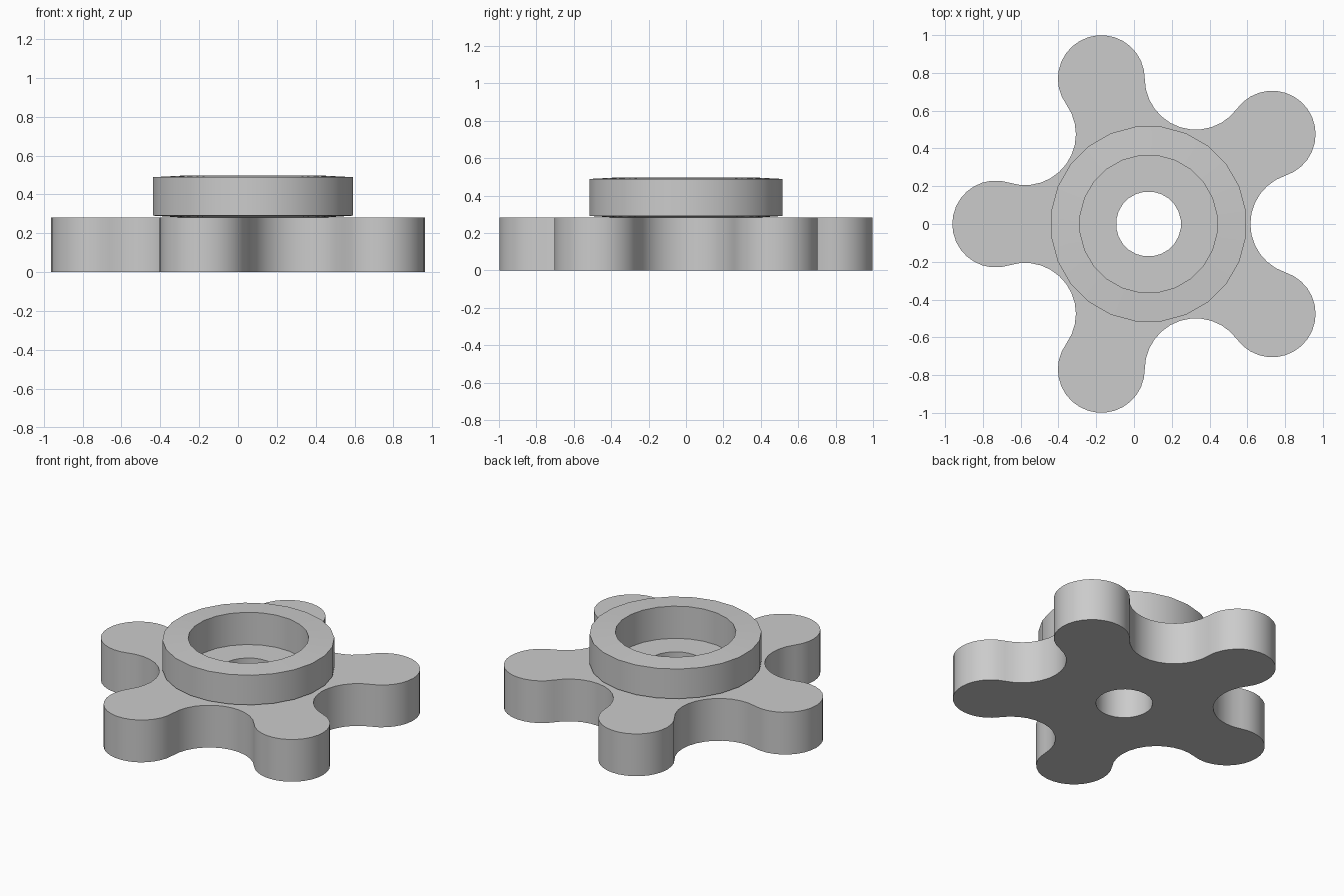
import bpy, bmesh
from math import radians, cos, sin, tau
from mathutils import Vector

if "Cube" in bpy.data.objects:
    bpy.data.objects.remove(bpy.data.objects["Cube"])

AXIS_X = 0.077      # hub axis
REACH = 0.809       # hub axis to the lobe and notch centres
LOBE_R = 0.23
NOTCH_R = 2 * REACH * sin(radians(18)) - LOBE_R   # tangent to the lobes
BASE_H = 0.282
SIDES = 24

grey = bpy.data.materials.new("plain grey")
grey.use_nodes = True
colour = (0.6, 0.6, 0.6, 1)
grey.diffuse_color = colour
grey.node_tree.nodes["Principled BSDF"].inputs["Base Color"].default_value = colour


def finish(bm, name):
    bmesh.ops.recalc_face_normals(bm, faces=bm.faces)
    mesh = bpy.data.meshes.new(name)
    bm.to_mesh(mesh)
    bm.free()
    obj = bpy.data.objects.new(name, mesh)
    obj.location.x = AXIS_X
    mesh.materials.append(grey)
    bpy.context.collection.objects.link(obj)
    bpy.ops.object.select_all(action='DESELECT')
    bpy.context.view_layer.objects.active = obj
    obj.select_set(True)
    bpy.ops.object.shade_smooth_by_angle(angle=radians(35))
    return obj


def arc(heading, radius, start, end, steps):
    """Arc about a point at REACH along heading; angles are relative to it."""
    h = radians(heading)
    centre = Vector((cos(h), sin(h), 0)) * REACH
    points = []
    for i in range(steps):
        a = h + radians(start + (end - start) * i / steps)
        points.append(centre + Vector((cos(a), sin(a), 0)) * radius)
    return points


def loop(bm, points):
    verts = [bm.verts.new(p) for p in points]
    return [bm.edges.new((v, verts[i - 1])) for i, v in enumerate(verts)]


# Five-lobed base with a central bore
outline = []
for k in range(5):
    heading = 36 + 72 * k
    outline += arc(heading, LOBE_R, -108, 108, 18)
    outline += arc(heading + 36, NOTCH_R, 252, 108, 12)
bore = [Vector((cos(tau * (i + 0.5) / SIDES), sin(tau * (i + 0.5) / SIDES), 0)) * 0.172
        for i in range(SIDES)]
bm = bmesh.new()
edges = loop(bm, outline) + loop(bm, bore)
bmesh.ops.triangle_fill(bm, edges=edges, use_beauty=True, normal=(0, 0, 1))
top = bmesh.ops.extrude_face_region(bm, geom=bm.faces[:])["geom"]
bmesh.ops.translate(bm, vec=(0, 0, BASE_H),
                    verts=[g for g in top if isinstance(g, bmesh.types.BMVert)])
finish(bm, "lobed_base")

# Raised collar, its top and underside sloping slightly to the rim
profile = [(0.365, 0.281), (0.52, 0.291), (0.52, 0.489), (0.365, 0.497)]
bm = bmesh.new()
rings = []
for r, z in profile:
    rings.append([bm.verts.new((r * cos(tau * (i + 0.5) / SIDES),
                                r * sin(tau * (i + 0.5) / SIDES), z))
                  for i in range(SIDES)])
for j, ring in enumerate(rings):
    below = rings[j - 1]
    for i in range(SIDES):
        bm.faces.new((below[i - 1], below[i], ring[i], ring[i - 1]))
finish(bm, "raised_collar")
